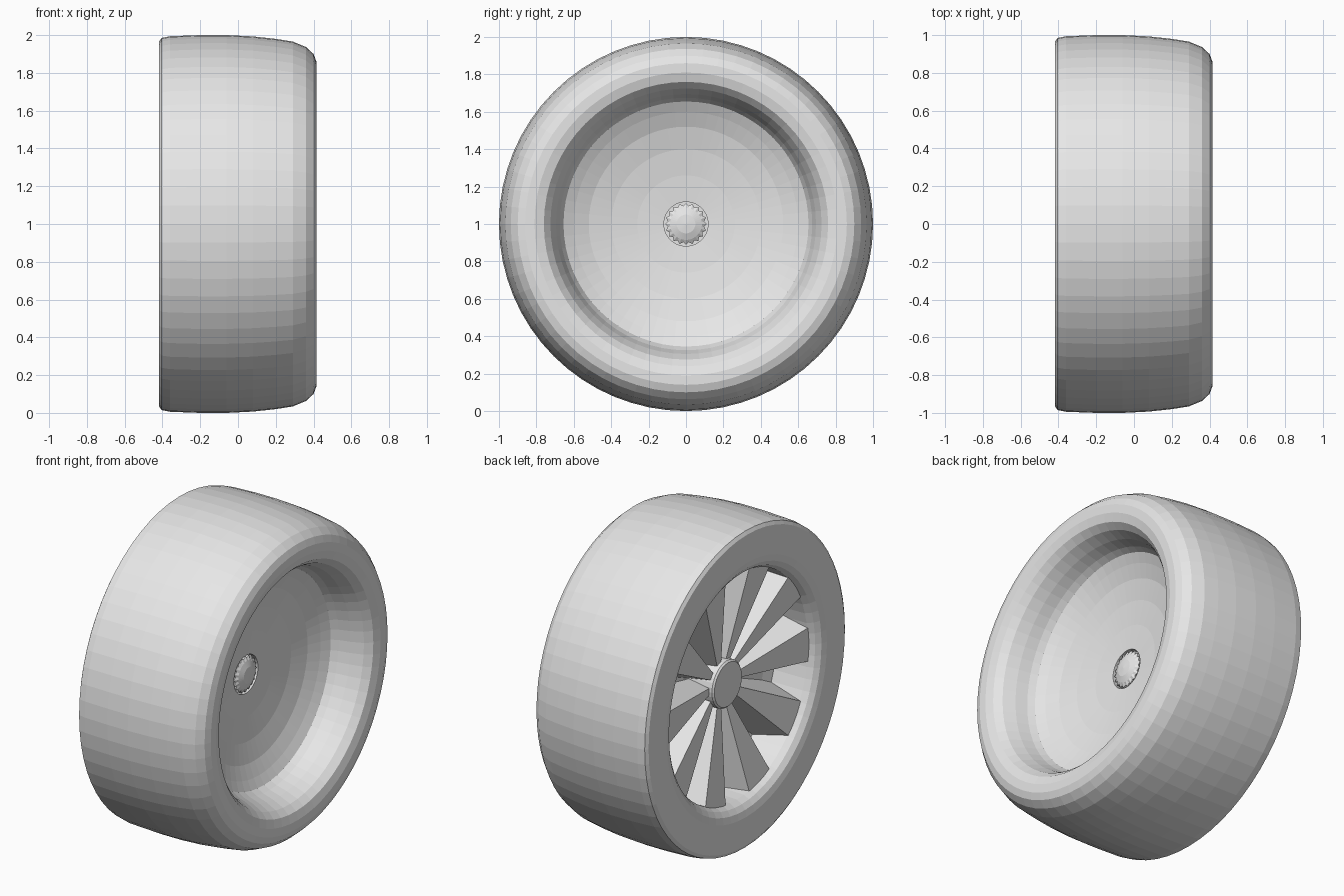
import bpy, bmesh, math
from mathutils import Matrix, Vector

if "Cube" in bpy.data.objects:
    bpy.data.objects.remove(bpy.data.objects["Cube"])

grey = bpy.data.materials.new("plain grey")
grey.diffuse_color = (0.8, 0.8, 0.8, 1)
grey.use_nodes = True
grey.node_tree.nodes["Principled BSDF"].inputs["Base Color"].default_value = grey.diffuse_color


def finish(bm, name):
    """Clean the mesh, lift it to the axle height and link it."""
    bmesh.ops.remove_doubles(bm, verts=bm.verts, dist=1e-5)
    bmesh.ops.recalc_face_normals(bm, faces=bm.faces)
    bmesh.ops.translate(bm, verts=bm.verts, vec=(0, 0, 1))
    me = bpy.data.meshes.new(name)
    bm.to_mesh(me)
    bm.free()
    me.materials.append(grey)
    ob = bpy.data.objects.new(name, me)
    bpy.context.collection.objects.link(ob)
    return ob


def revolve(name, profile, segments, closed=False, scallop=0.0):
    """Spin (x, radius) points round the x axis; scallop notches the rim."""
    bm = bmesh.new()
    rings = []
    for x, r in profile:
        ring = []
        for i in range(segments):
            a = 2 * math.pi * i / segments
            k = r - (scallop * (i % 2) if r > 0.09 else 0)
            ring.append(bm.verts.new((x, k * math.cos(a), k * math.sin(a))))
        rings.append(ring)
    pairs = list(zip(rings, rings[1:]))
    if closed:
        pairs.append((rings[-1], rings[0]))
    for a, b in pairs:
        for i in range(segments):
            j = (i + 1) % segments
            bm.faces.new((a[i], a[j], b[j], b[i]))
    return finish(bm, name)


# Tyre with the rounded inner shoulder and the lip on the spoked face
tread = [(-0.418, 0.965), (-0.405, 0.985), (-0.36, 0.994), (-0.2, 1.0),
         (-0.06, 1.0), (0.08, 0.993), (0.2, 0.98), (0.29, 0.966),
         (0.36, 0.937), (0.4, 0.9), (0.415, 0.86)]
inner_lip = [(0.415, 0.81), (0.40, 0.76), (0.36, 0.725), (0.29, 0.695)]
outer_lip = [(-0.14, 0.695), (-0.35, 0.70), (-0.385, 0.72),
             (-0.408, 0.75), (-0.418, 0.79)]
revolve("tyre", tread + inner_lip + outer_lip, 64, closed=True)

# Dished wheel disc: concave on one side, flat floor behind the spokes
disc = [(0.29, 0.695), (0.22, 0.675), (0.18, 0.655), (0.15, 0.60),
        (0.115, 0.52), (0.085, 0.40), (0.065, 0.26), (0.055, 0.118),
        (0.0, 0.118), (0.0, 0.0)]
revolve("dished_disc", disc, 64)
revolve("recess_floor", [(-0.14, 0.70), (-0.12, 0.62), (-0.12, 0.0)], 64)

# Notched domed cap in the middle of the dish
revolve("axle_cap", [(0.0, 0.112), (0.05, 0.112), (0.062, 0.085),
                     (0.075, 0.05), (0.08, 0.0)], 40, scallop=0.014)

# Hub at the centre of the spokes
revolve("hub", [(-0.12, 0.15), (-0.28, 0.145), (-0.29, 0.135),
                (-0.29, 0.0)], 32)

# Ten wedge spokes that widen towards the rim
bm = bmesh.new()
for n in range(10):
    turn = Matrix.Rotation(math.radians(36 * n), 3, 'X')
    sections = []
    # radius, front x, front half width, base half width
    for r, front, top, base in ((0.12, -0.255, 0.018, 0.04),
                                (0.705, -0.355, 0.105, 0.165)):
        quad = ((front, r, -top), (front, r, top),
                (-0.12, r, base), (-0.12, r, -base))
        if r > 0.5:  # keep the base corners inside the barrel
            quad = tuple((x, math.sqrt(0.71 ** 2 - z * z), z) for x, y, z in quad)
        sections.append([bm.verts.new(turn @ Vector(p)) for p in quad])
    a, b = sections
    for i in range(4):
        j = (i + 1) % 4
        bm.faces.new((a[i], a[j], b[j], b[i]))
    bm.faces.new(a)
    bm.faces.new(b)
finish(bm, "spokes")
